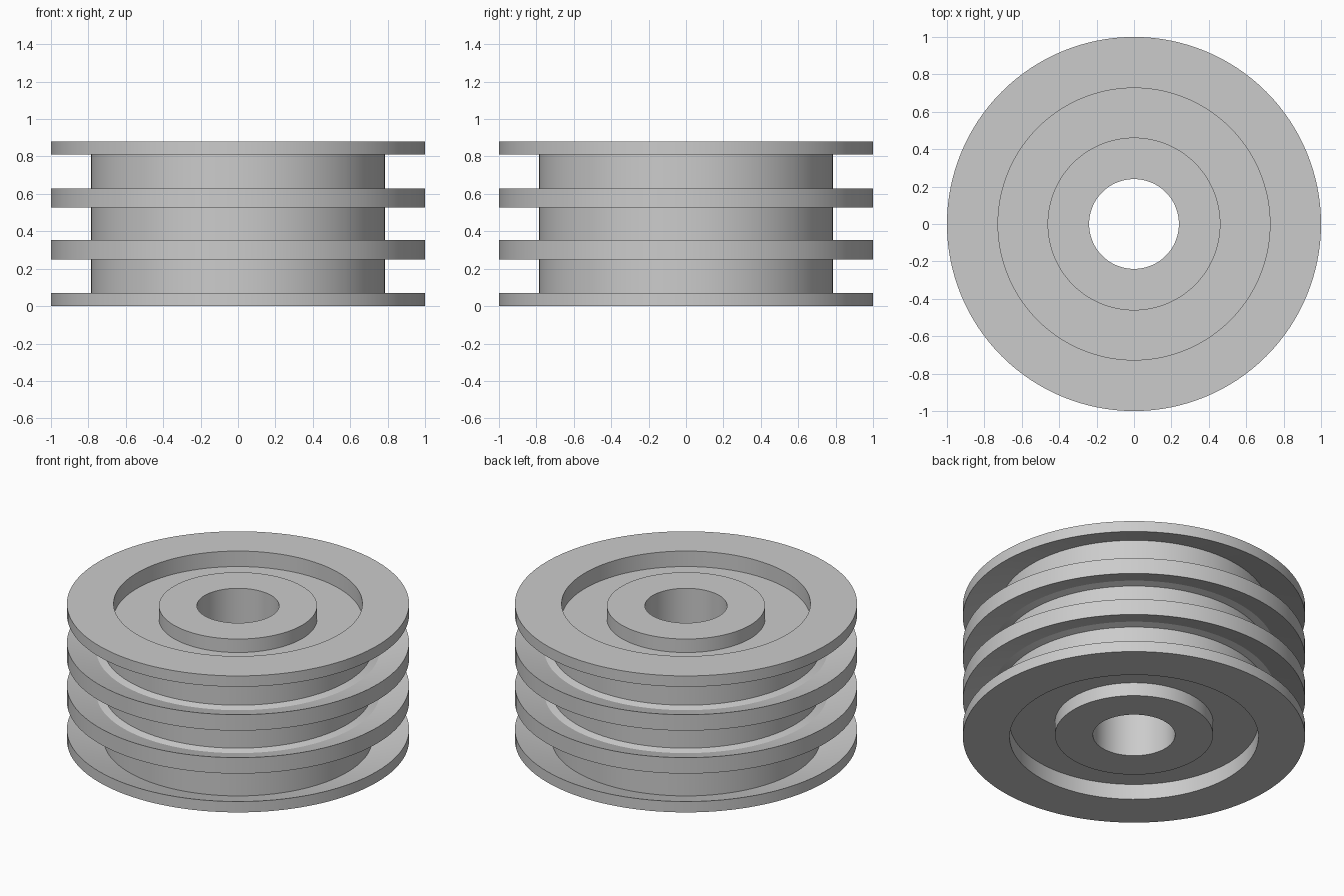
import bpy, bmesh, math
from mathutils import Matrix

cube = bpy.data.objects.get("Cube")
if cube:
    bpy.data.objects.remove(cube, do_unlink=True)

SEGMENTS = 128
HEIGHT = 0.88
BORE, HUB, RECESS, CORE, RIM = 0.24, 0.462, 0.727, 0.785, 1.0
HUB_INSET, RECESS_DEPTH = 0.013, 0.1
UNDERCUT = 0.064                       # how far the groove sides slope into the flanges
GROOVES = [(0.07, 0.25), (0.353, 0.527), (0.63, 0.81)]

# Single plain metal colour
grey = bpy.data.materials.new("plain_grey")
grey.use_nodes = True
colour = (0.6, 0.6, 0.6, 1.0)
grey.diffuse_color = colour
grey.node_tree.nodes["Principled BSDF"].inputs["Base Color"].default_value = colour


def lathe(name, profile):
    """Revolve a closed (radius, height) outline around the z axis."""
    bm = bmesh.new()
    rings = []
    for i in range(SEGMENTS):
        turn = Matrix.Rotation(math.tau * i / SEGMENTS, 3, 'Z')
        rings.append([bm.verts.new((turn[0][0] * r, turn[1][0] * r, z)) for r, z in profile])
    count = len(profile)
    for i, ring in enumerate(rings):
        after = rings[(i + 1) % SEGMENTS]
        for j in range(count):
            k = (j + 1) % count
            bm.faces.new((ring[j], after[j], after[k], ring[k]))
    if bm.calc_volume(signed=True) < 0:
        bmesh.ops.reverse_faces(bm, faces=bm.faces[:])
    mesh = bpy.data.meshes.new(name)
    bm.to_mesh(mesh)
    bm.free()
    mesh.materials.append(grey)
    obj = bpy.data.objects.new(name, mesh)
    bpy.context.collection.objects.link(obj)
    bpy.ops.object.select_all(action='DESELECT')
    obj.select_set(True)
    bpy.context.view_layer.objects.active = obj
    bpy.ops.object.shade_smooth_by_angle(angle=math.radians(12))
    return obj


# Underside: bore edge, hub face, recess, flange face
lower = [(BORE, HUB_INSET), (HUB, HUB_INSET), (HUB, RECESS_DEPTH),
         (RECESS, RECESS_DEPTH), (RECESS, 0), (RIM, 0)]

# Outer side: three grooves with sloped, undercut sides
outer = []
for low, high in GROOVES:
    outer += [(RIM, low), (CORE, low - UNDERCUT), (CORE, high + UNDERCUT), (RIM, high)]

# Upper side mirrors the underside
upper = [(r, HEIGHT - z) for r, z in reversed(lower)]

lathe("grooved_pulley_wheel", lower + outer + upper)
